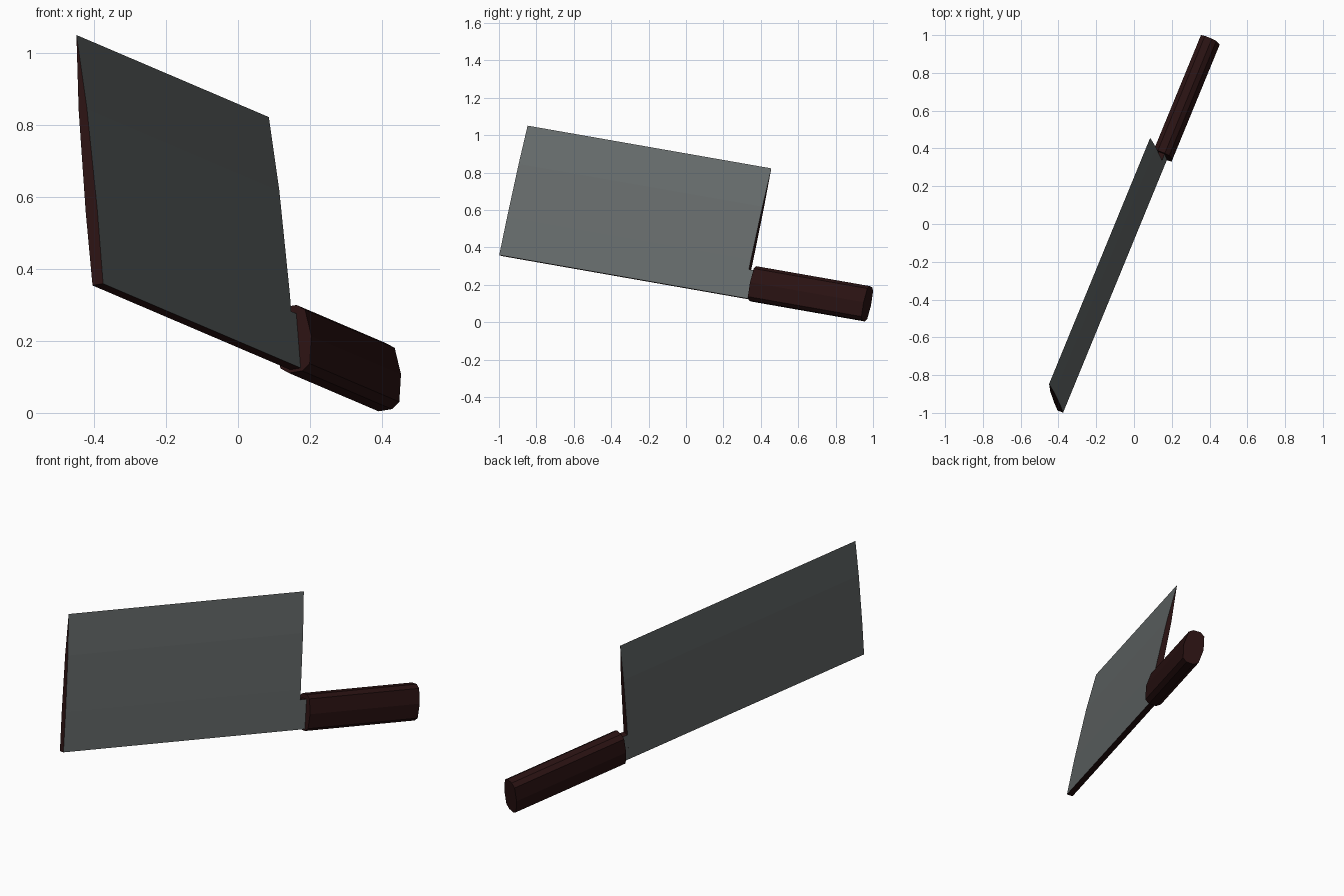
import bpy, bmesh
from mathutils import Vector, Matrix

if "Cube" in bpy.data.objects:
    bpy.data.objects.remove(bpy.data.objects["Cube"])

# Tilted frame: along the knife, up the blade, out of the blade side
along = Vector((0.375, 0.913, -0.160)).normalized()
up = Vector((-0.084, 0.204, 0.975))
up = (up - along * up.dot(along)).normalized()
side = along.cross(up)
origin = Vector((-0.39, -0.993, 0.357))      # lower front corner of the blade
frame = Matrix((along, up, side)).transposed().to_4x4()
frame.translation = origin


def material(name, color):
    m = bpy.data.materials.new(name)
    m.diffuse_color = (*color, 1)
    m.use_nodes = True
    m.node_tree.nodes["Principled BSDF"].inputs["Base Color"].default_value = m.diffuse_color
    return m


steel = material("grey_steel", (0.135, 0.15, 0.15))
wood = material("dark_red_brown", (0.023, 0.006, 0.006))


def prism(name, profile, start, end, steel_sides=False):
    """Extrude an (up, side) outline along the knife."""
    bm = bmesh.new()
    a = [bm.verts.new((start, h, t)) for h, t in profile]
    b = [bm.verts.new((end, h, t)) for h, t in profile]
    n = len(profile)
    bm.faces.new(a)
    bm.faces.new(b)
    for i in range(n):
        j = (i + 1) % n
        bm.faces.new((a[i], a[j], b[j], b[i]))
    bmesh.ops.recalc_face_normals(bm, faces=bm.faces)
    bm.normal_update()
    for f in bm.faces:
        # broad blade sides are steel, ends and spine are dark
        f.material_index = 1 if steel_sides and abs(f.normal.z) > 0.8 else 0
    mesh = bpy.data.meshes.new(name)
    bm.to_mesh(mesh)
    bm.free()
    mesh.materials.append(wood)
    mesh.materials.append(steel)
    ob = bpy.data.objects.new(name, mesh)
    ob.matrix_world = frame
    bpy.context.collection.objects.link(ob)
    return ob


def mirrored(half):
    """Close a half outline by mirroring it across the blade plane."""
    return half + [(h, -t) for h, t in reversed(half) if t > 0]


# Blade: thick lower edge, bulged sides, sharp upper edge
prism("blade", mirrored([(0, 0.016), (0.21, 0.0175), (0.5, 0.0125), (0.712, 0)]),
      0, 1.427, True)

# Tang: short tab joining blade and handle
prism("tang", mirrored([(0, 0.016), (0.155, 0.0171)]), 1.427, 1.475, True)

# Handle: flattened ten-sided grip
grip = [(-0.094, 0.02), (-0.077, 0.044), (0, 0.056), (0.077, 0.044), (0.094, 0.02)]
prism("handle", mirrored([(h + 0.085, t) for h, t in grip]), 1.465, 2.13)
